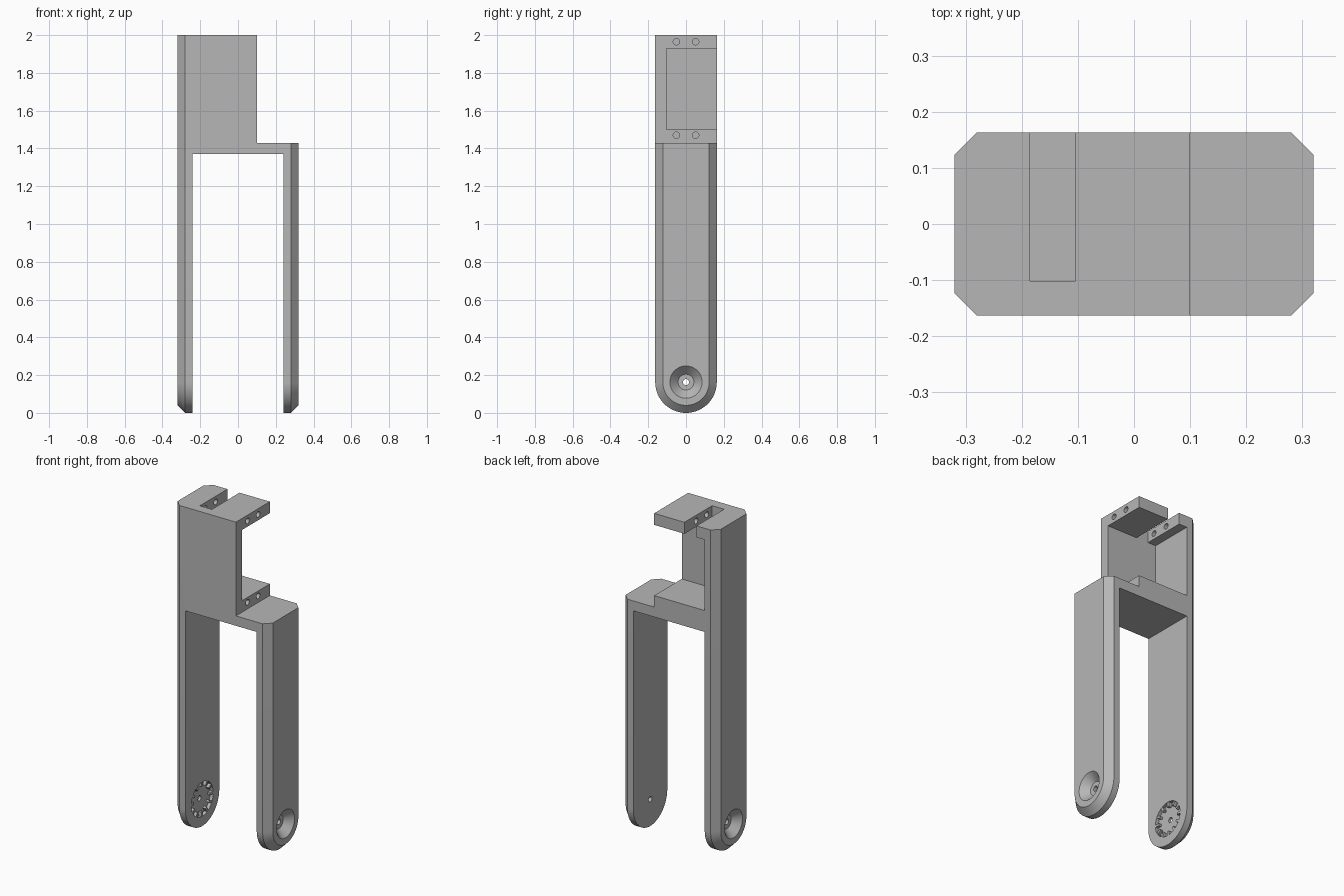
import bpy, bmesh, math
from mathutils import Matrix, Vector

if "Cube" in bpy.data.objects:
    bpy.data.objects.remove(bpy.data.objects["Cube"], do_unlink=True)

grey = bpy.data.materials.new("plain grey")
grey.use_nodes = True
COLOUR = (0.47, 0.47, 0.47, 1)
grey.diffuse_color = COLOUR
grey.node_tree.nodes["Principled BSDF"].inputs["Base Color"].default_value = COLOUR

R = 0.163            # half depth and foot radius
INNER, MID, OUTER = 0.24, 0.28, 0.32
BRIDGE, SHOULDER, TOP = 1.37, 1.43, 2.0
BLOCK = 0.10         # right end of the upper block


def finish(bm, name):
    bmesh.ops.recalc_face_normals(bm, faces=bm.faces)
    mesh = bpy.data.meshes.new(name)
    bm.to_mesh(mesh)
    bm.free()
    ob = bpy.data.objects.new(name, mesh)
    bpy.context.collection.objects.link(ob)
    mesh.materials.append(grey)
    return ob


def box(name, x, y, z):
    bm = bmesh.new()
    size = Vector((x[1] - x[0], y[1] - y[0], z[1] - z[0]))
    mid = Vector((sum(x), sum(y), sum(z))) / 2
    bmesh.ops.create_cube(bm, size=1, matrix=Matrix.Translation(mid) @ Matrix.Diagonal(size).to_4x4())
    return finish(bm, name)


def round_x(name, x0, x1, r0, r1, y, z, sides=48):
    """Cylinder or cone along x, from radius r0 at x0 to r1 at x1."""
    bm = bmesh.new()
    place = Matrix.Translation(((x0 + x1) / 2, y, z)) @ Matrix.Rotation(math.pi / 2, 4, 'Y')
    bmesh.ops.create_cone(bm, cap_ends=True, segments=sides, radius1=r0, radius2=r1,
                          depth=x1 - x0, matrix=place)
    return finish(bm, name)


def arm(name, side, top, steps=40):
    """Round-footed bar with a chamfered outer rim."""
    bm = bmesh.new()
    rings = []
    for x, r in ((INNER, R), (MID, R), (OUTER, R - 0.04)):
        pts = [(r, top)]
        for i in range(steps + 1):
            a = -math.pi * i / steps
            pts.append((r * math.cos(a), R + r * math.sin(a)))
        pts.append((-r, top))
        rings.append([bm.verts.new((side * x, y, z)) for y, z in pts])
    n = len(rings[0])
    for a, b in zip(rings, rings[1:]):
        for i in range(n - 1):
            bm.faces.new((a[i], a[i + 1], b[i + 1], b[i]))
    bm.faces.new(rings[0])
    bm.faces.new(rings[-1])
    bm.faces.new([r[0] for r in rings] + [r[-1] for r in reversed(rings)])
    return finish(bm, name)


def combine(target, other, operation):
    mod = target.modifiers.new(operation, 'BOOLEAN')
    mod.operation = operation
    mod.solver = 'EXACT'
    mod.object = other
    bpy.context.view_layer.objects.active = target
    bpy.ops.object.modifier_apply(modifier=mod.name)
    bpy.data.objects.remove(other, do_unlink=True)


# Bridge and upper block from one stepped profile
bm = bmesh.new()
outline = [(-INNER, BRIDGE), (INNER, BRIDGE), (INNER, SHOULDER),
           (BLOCK, SHOULDER), (BLOCK, TOP), (-INNER, TOP)]
face = bm.faces.new([bm.verts.new((x, -R, z)) for x, z in outline])
out = bmesh.ops.extrude_face_region(bm, geom=[face])
bmesh.ops.translate(bm, vec=(0, 2 * R, 0),
                    verts=[v for v in out["geom"] if isinstance(v, bmesh.types.BMVert)])
fork = finish(bm, "fork_frame")

# Arms
combine(fork, arm("left_arm", 1, SHOULDER), 'UNION')
combine(fork, arm("right_arm", -1, TOP), 'UNION')

# Pocket open to the back and side, and the slot in its roof
combine(fork, box("pocket", (-INNER, 0.3), (-0.102, 0.3), (1.5, 1.93)), 'DIFFERENCE')
combine(fork, box("slot", (-0.185, -0.104), (-0.102, 0.3), (1.9, 2.1)), 'DIFFERENCE')

# Screw holes through roof and floor of the pocket
for z in (1.965, 1.47):
    for y in (-0.051, 0.051):
        combine(fork, round_x("screw_hole", -0.26, 0.15, 0.017, 0.017, y, z, 24), 'DIFFERENCE')

# Pivot: countersinks outside, through hole, horn recess inside the right arm
for s in (-1, 1):
    ends = sorted([(s * (OUTER - 0.045), 0.042), (s * (OUTER + 0.01), 0.095)])
    (x0, r0), (x1, r1) = ends
    combine(fork, round_x("countersink", x0, x1, r0, r1, 0, R), 'DIFFERENCE')
combine(fork, round_x("pivot_hole", -0.4, 0.4, 0.016, 0.016, 0, R, 24), 'DIFFERENCE')
combine(fork, round_x("horn_recess", -0.26, -0.2, 0.105, 0.105, 0, R), 'DIFFERENCE')

# Teeth around the horn recess
bm = bmesh.new()
COUNT = 12
for i in range(COUNT):
    turn = Matrix.Rotation(2 * math.pi * i / COUNT, 4, 'X')
    place = Matrix.Translation((-0.252, 0, R)) @ turn @ Matrix.Translation((0, 0.092, 0))
    bmesh.ops.create_cube(bm, size=1, matrix=place @ Matrix.Diagonal((0.02, 0.03, 0.014, 1)))
teeth = finish(bm, "horn_teeth")

# Clean flat faces and shade
bm = bmesh.new()
bm.from_mesh(fork.data)
bmesh.ops.remove_doubles(bm, verts=bm.verts, dist=1e-5)
bmesh.ops.dissolve_limit(bm, angle_limit=0.005, verts=bm.verts, edges=bm.edges)
bm.to_mesh(fork.data)
bm.free()
bpy.ops.object.select_all(action='DESELECT')
fork.select_set(True)
bpy.context.view_layer.objects.active = fork
bpy.ops.object.shade_smooth_by_angle(angle=math.radians(25))
